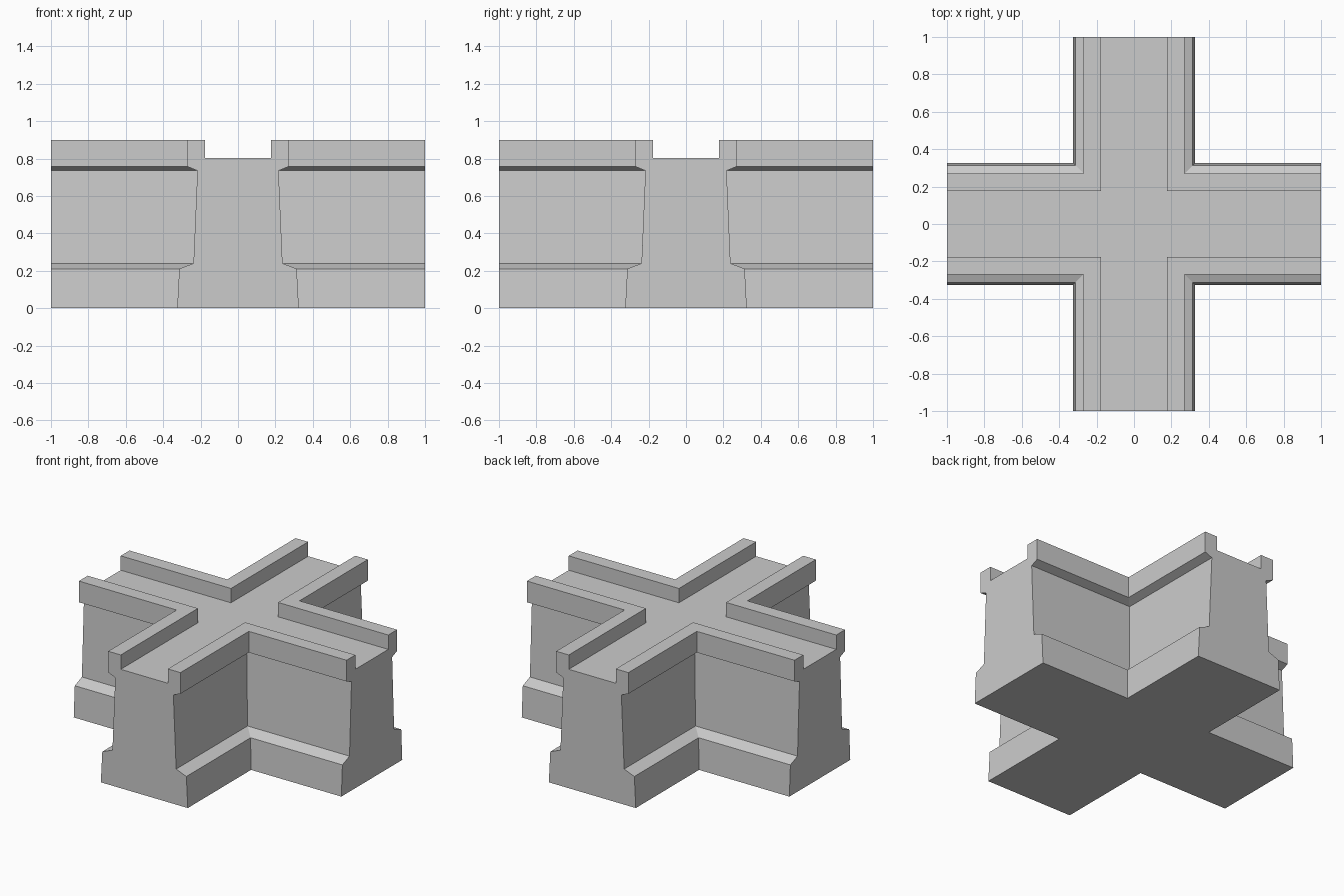
import bpy, bmesh
from mathutils import Matrix, Vector

if "Cube" in bpy.data.objects:
    bpy.data.objects.remove(bpy.data.objects["Cube"])

# Half cross-section of a wall arm: (half width, height), base to walkway
PROFILE = [(0.325, 0.0), (0.314, 0.21), (0.238, 0.24), (0.217, 0.735),
           (0.27, 0.757), (0.27, 0.9), (0.176, 0.9), (0.176, 0.803)]
REACH = 1.0

bm = bmesh.new()
bottom, walkway = [], []

for k in range(4):
    turn = Matrix.Rotation(k * 1.5707963267948966, 4, 'Z')

    def vert(x, y, z):
        return bm.verts.new(turn @ Vector((x, y, z)))

    # Mitred wall face around one inner corner
    rows = [[vert(REACH, w, z), vert(w, w, z), vert(w, REACH, z)]
            for w, z in PROFILE]
    for a, b in zip(rows, rows[1:]):
        for i in range(2):
            bm.faces.new((a[i], a[i + 1], b[i + 1], b[i]))
    bottom += rows[0]
    walkway += rows[-1]

    # Flat end of one arm
    right = [vert(REACH, w, z) for w, z in PROFILE]
    left = [vert(REACH, -w, z) for w, z in PROFILE]
    bm.faces.new(right + left[::-1])

# Cross-shaped underside and walkway floor
bm.faces.new(bottom[::-1])
bm.faces.new(walkway)

bmesh.ops.remove_doubles(bm, verts=bm.verts, dist=1e-4)
bmesh.ops.recalc_face_normals(bm, faces=bm.faces)

mesh = bpy.data.meshes.new("wall_crossing")
bm.to_mesh(mesh)
bm.free()
bpy.context.collection.objects.link(bpy.data.objects.new("wall_crossing", mesh))
